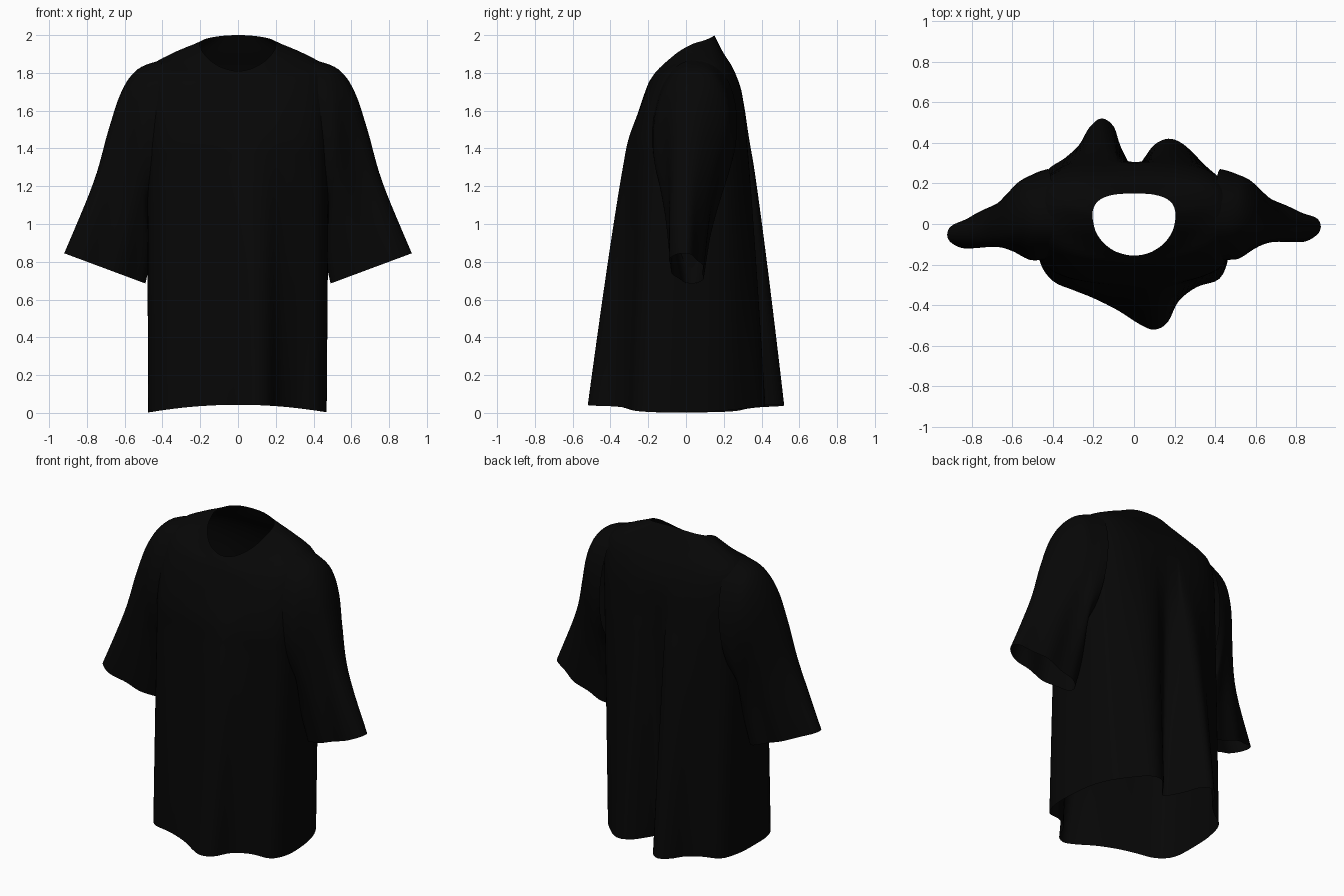
import bpy, bmesh, math
from mathutils import Vector

if "Cube" in bpy.data.objects:
    bpy.data.objects.remove(bpy.data.objects["Cube"])

black = bpy.data.materials.new("black_cloth")
black.diffuse_color = (0.002, 0.002, 0.002, 1)
black.use_nodes = True
black.node_tree.nodes["Principled BSDF"].inputs["Base Color"].default_value = black.diffuse_color


def smooth(pts, n, closed):
    """Catmull-Rom curve through pts, n samples per span."""
    m, out = len(pts), []
    for i in range(m if closed else m - 1):
        idx = [i - 1, i, i + 1, i + 2]
        idx = [k % m if closed else min(max(k, 0), m - 1) for k in idx]
        a, b, c, d = (pts[k] for k in idx)
        for j in range(n):
            t = j / n
            out.append(0.5 * (2 * b + (c - a) * t + (2 * a - 5 * b + 4 * c - d) * t * t
                              + (3 * b - a - 3 * c + d) * t ** 3))
    if not closed:
        out.append(pts[-1].copy())
    return out


def loft(name, rings, n_around, n_along, hole=None, tweak=None):
    rings = [smooth(r, n_around, True) for r in rings]
    cols = [smooth(list(c), n_along, False) for c in zip(*rings)]
    bm = bmesh.new()
    grid = [[bm.verts.new(tweak(p) if tweak else p) for p in c] for c in cols]
    for i in range(len(grid)):
        a, b = grid[i], grid[(i + 1) % len(grid)]
        for j in range(len(a) - 1):
            bm.faces.new((a[j], b[j], b[j + 1], a[j + 1]))
    if hole:
        bmesh.ops.delete(bm, geom=[f for f in bm.faces if hole(f.calc_center_median())],
                         context='FACES')
    for f in bm.faces:
        f.smooth = True
    bmesh.ops.recalc_face_normals(bm, faces=bm.faces)
    me = bpy.data.meshes.new(name)
    bm.to_mesh(me)
    bm.free()
    me.materials.append(black)
    ob = bpy.data.objects.new(name, me)
    bpy.context.collection.objects.link(ob)
    return ob


# Hem outline seen from above, with its hanging folds
hem = [(.465, 0), (.44, .14), (.39, .24), (.32, .32), (.24, .395), (.17, .42), (.10, .39),
       (.05, .325), (.0, .27), (-.065, .38), (-.10, .48), (-.16, .52), (-.22, .475),
       (-.27, .39), (-.34, .325), (-.43, .26), (-.465, .14),
       (-.475, 0), (-.465, -.18), (-.4, -.28), (-.3, -.325), (-.2, -.365), (-.08, -.425),
       (.03, -.495), (.1, -.52), (.165, -.485), (.22, -.38), (.31, -.31), (.42, -.27),
       (.465, -.16)]


def section(front, side, back, power, shift, rise=(1, 1)):
    """Ring from (depth, height) at front/back and (half width, height) at the side."""
    ring = []
    for hx, hy in hem:
        u, v = hx / .47, hy / .4
        k = (abs(u) ** power + abs(v) ** power) ** (-1 / power)
        w = v * v / (u * u + v * v)
        d, z = back if v > 0 else front
        h = w ** rise[v > 0]
        ring.append(Vector((u * k * side[0], shift * (1 - w) + v * k * d,
                            side[1] * (1 - h) + z * h)))
    return ring


# Body: hem blends into the chest, then closes over the shoulders to the neck
chest = section((.275, 1.45), (.485, 1.45), (.31, 1.45), 3.3, 0)
for p, (x, y) in zip(chest, hem):
    p.x, p.y = p.x * .88 + x * .12, p.y * .88 + y * .12
rings = []
for s in (0, .15, .35, .55, .75, .9):
    t = (1 - s) ** .88
    ring = []
    for (x, y), c in zip(hem, chest):
        z0 = .003 + .04 * max(0, 1 - (x / .47) ** 2)
        p = Vector((x, y, 0)) * t + Vector((c.x, c.y, 0)) * (1 - t)
        p.z = z0 + (1.45 - z0) * s
        ring.append(p)
    rings.append(ring)
rings += [chest,
          section((.25, 1.6), (.49, 1.67), (.30, 1.67), 2.9, .02),
          section((.205, 1.73), (.465, 1.825), (.255, 1.81), 2.6, .05),
          section((.178, 1.78), (.34, 1.905), (.195, 1.91), 2.3, .07, (.8, .7)),
          section((.155, 1.81), (.205, 1.955), (.15, 2.0), 2.2, .04, (.75, .55))]


def armhole(c):
    return abs(c.x) > .42 and ((c.y - .03) / .18) ** 2 + ((c.z - 1.47) / .33) ** 2 < 1


loft("shirt_body", rings, 4, 5, hole=armhole)

# Sleeve stations: outer x,z / inner x,z / y at outer and inner edge / half thickness
stations = [(.40, 1.87, .455, 1.12, .06, .03, .225),
            (.53, 1.82, .475, 1.06, .05, .03, .21),
            (.615, 1.705, .47, 1.0, .04, .03, .185),
            (.685, 1.50, .46, .92, .02, .03, .15),
            (.765, 1.22, .46, .83, .00, .03, .115),
            (.92, .845, .49, .685, -.02, .03, .085)]


def sleeve(name, side, lean):
    rows = []
    for i, (ox, oz, ix, iz, oy, iy, h) in enumerate(stations):
        f = i / (len(stations) - 1)
        ring = []
        for k in range(20):
            a = math.tau * k / 20
            c, s = math.cos(a), math.sin(a)
            s = math.copysign(abs(s) ** .85, s)
            m = (1 + c) / 2
            ring.append(Vector((side * (ix + (ox - ix) * m),
                                iy + (oy - iy) * m + lean * f * m + h * s,
                                iz + (oz - iz) * m)))
        rows.append(ring)

    # soft lengthwise folds
    def folds(p):
        fade = max(0, min(1, (abs(p.x) - .46) / .08))
        p.y += .008 * fade * math.sin(30 * abs(p.x) + 6 * p.z)
        return p
    loft(name, rows, 3, 6, tweak=folds)


sleeve("right_sleeve", 1, 0)
sleeve("left_sleeve", -1, -.04)
